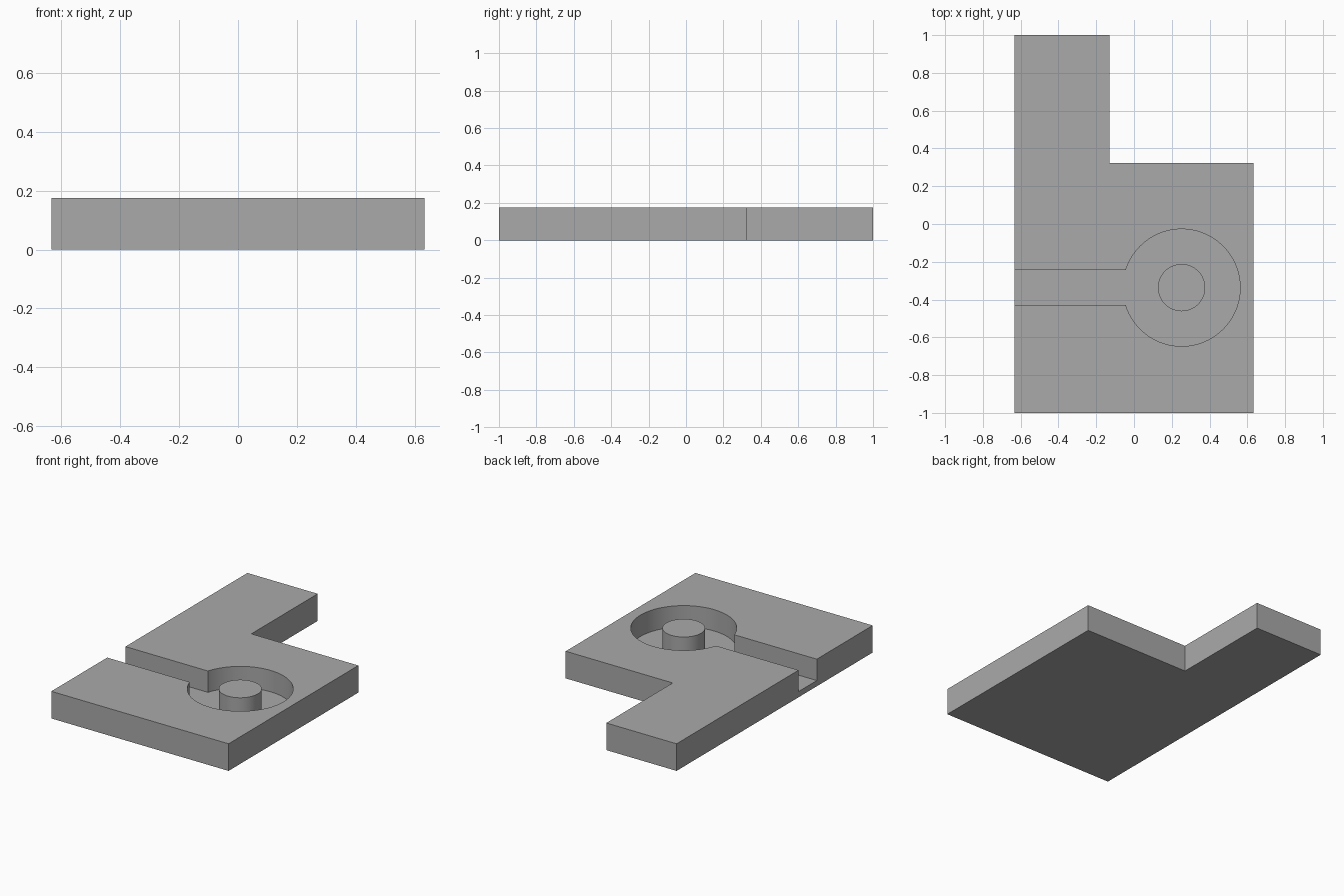
import bpy
import bmesh
from math import radians

HEIGHT, FLOOR = 0.175, 0.037
HALF_X = 0.633
CENTRE = (0.252, -0.337)
POCKET_R, PIN_R, SLOT_HALF = 0.31, 0.125, 0.093

default = bpy.data.objects.get("Cube")
if default:
    bpy.data.objects.remove(default, do_unlink=True)

grey = bpy.data.materials.new("plain grey")
grey.use_nodes = True
colour = (0.4, 0.4, 0.4, 1)
grey.diffuse_color = colour
grey.node_tree.nodes["Principled BSDF"].inputs["Base Color"].default_value = colour


def prism(name, outline, bottom, top):
    """Extrude a flat outline between two heights."""
    bm = bmesh.new()
    face = bm.faces.new([bm.verts.new((x, y, bottom)) for x, y in outline])
    result = bmesh.ops.extrude_face_region(bm, geom=[face])
    verts = [v for v in result["geom"] if isinstance(v, bmesh.types.BMVert)]
    bmesh.ops.translate(bm, verts=verts, vec=(0, 0, top - bottom))
    bmesh.ops.recalc_face_normals(bm, faces=bm.faces)
    mesh = bpy.data.meshes.new(name)
    bm.to_mesh(mesh)
    bm.free()
    mesh.materials.append(grey)
    obj = bpy.data.objects.new(name, mesh)
    bpy.context.collection.objects.link(obj)
    return obj


def cylinder(name, radius, bottom, top):
    bpy.ops.mesh.primitive_cylinder_add(
        vertices=96, radius=radius, depth=top - bottom,
        location=(*CENTRE, (top + bottom) / 2))
    obj = bpy.context.object
    obj.name = name
    obj.data.materials.append(grey)
    return obj


def activate(obj):
    bpy.ops.object.select_all(action="DESELECT")
    obj.select_set(True)
    bpy.context.view_layer.objects.active = obj


def cut(target, cutter):
    """Subtract the cutter, then discard it."""
    cutter.hide_render = True
    activate(target)
    mod = target.modifiers.new("cut", "BOOLEAN")
    mod.operation = "DIFFERENCE"
    mod.solver = "EXACT"
    mod.object = cutter
    bpy.ops.object.modifier_apply(modifier=mod.name)
    bpy.data.objects.remove(cutter, do_unlink=True)


# L-shaped plate with a long arm at the back
plate = prism("base_plate", [
    (-HALF_X, -1), (HALF_X, -1), (HALF_X, 0.323),
    (-0.131, 0.323), (-0.131, 1), (-HALF_X, 1)], 0, HEIGHT)

# Round pocket and the channel leading out to the side
cx, cy = CENTRE
cut(plate, cylinder("pocket_cutter", POCKET_R, FLOOR, HEIGHT + 0.1))
cut(plate, prism("channel_cutter", [
    (-HALF_X - 0.1, cy - SLOT_HALF), (cx, cy - SLOT_HALF),
    (cx, cy + SLOT_HALF), (-HALF_X - 0.1, cy + SLOT_HALF)],
    FLOOR, HEIGHT + 0.1))

# Centre pin, flush with the top of the plate
pin = cylinder("centre_pin", PIN_R, FLOOR, HEIGHT)

for obj in (plate, pin):
    activate(obj)
    bpy.ops.object.shade_smooth_by_angle(angle=radians(30))
